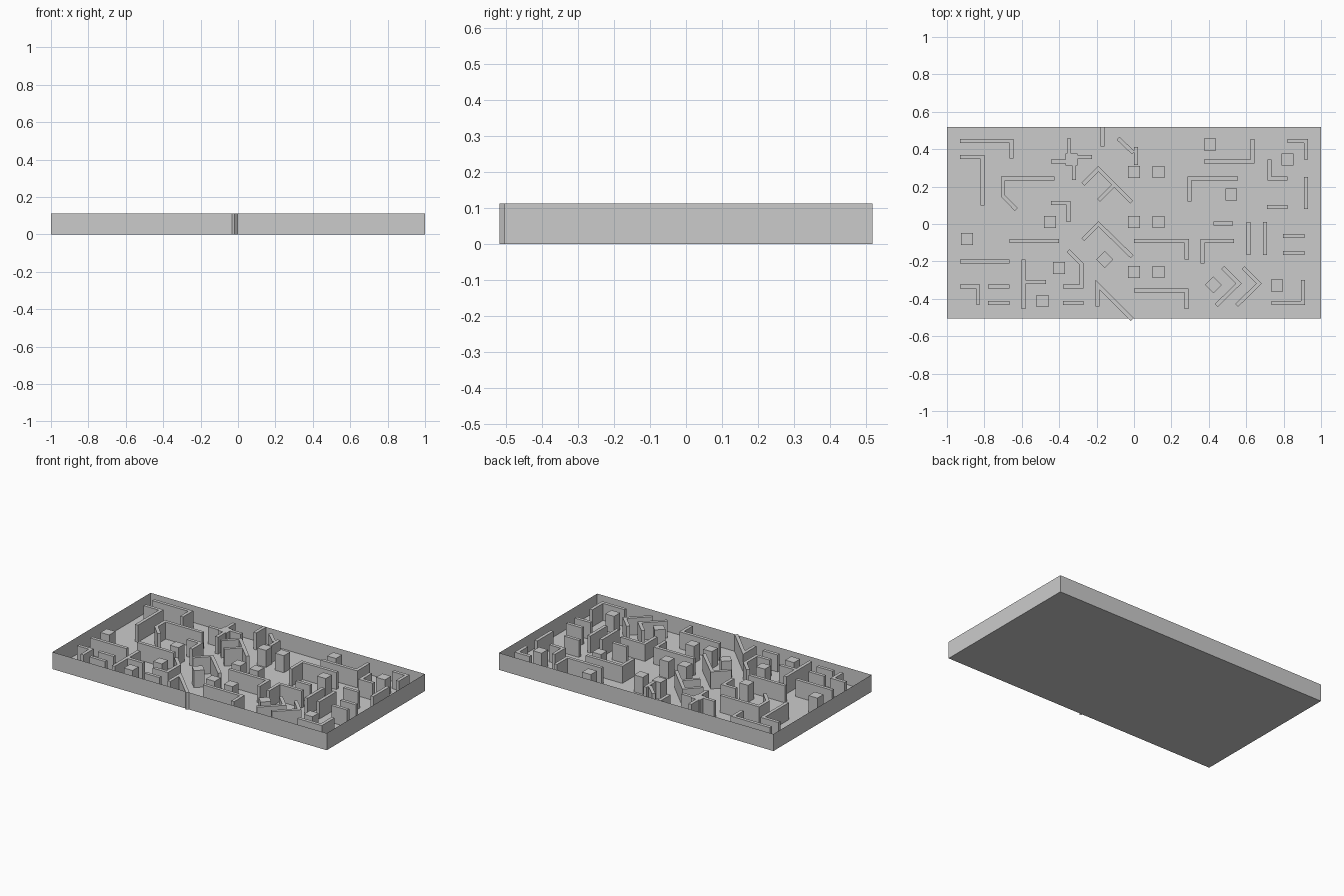
import bpy, math
from mathutils import Vector

if "Cube" in bpy.data.objects:
    bpy.data.objects.remove(bpy.data.objects["Cube"])

H = 0.112       # common height of rim, walls and pillars
T = 0.0215      # wall thickness


def make(name, verts, faces):
    me = bpy.data.meshes.new(name)
    me.from_pydata(verts, [], faces)
    ob = bpy.data.objects.new(name, me)
    bpy.context.collection.objects.link(ob)
    return ob


def prism(name, outline):
    # Vertical block standing on the floor
    n = len(outline)
    verts = [(p[0], p[1], z) for z in (0, H) for p in outline]
    faces = [(i, (i + 1) % n, n + (i + 1) % n, n + i) for i in range(n)]
    return make(name, verts, faces + [tuple(range(n, 2 * n))])


def wall(name, pts):
    # Mitred strip of constant thickness along a centreline
    pts = [Vector(p) for p in pts]
    dirs = [(b - a).normalized() for a, b in zip(pts, pts[1:])]
    left, right = [], []
    for i, p in enumerate(pts):
        d0, d1 = dirs[max(i - 1, 0)], dirs[min(i, len(dirs) - 1)]
        n0, n1 = Vector((-d0.y, d0.x)), Vector((-d1.y, d1.x))
        m = (n0 + n1).normalized()
        off = m * (T / 2 / m.dot(n0))
        left.append(p + off)
        right.append(p - off)
    return prism(name, right + left[::-1])


def walls(name, paths):
    for p in paths:
        wall(name, p)


def pillar(name, x, y, turn=0.0):
    r = 0.032 * math.sqrt(2)
    prism(name, [(x + r * math.cos(turn + math.pi / 4 + k * math.pi / 2),
                  y + r * math.sin(turn + math.pi / 4 + k * math.pi / 2)) for k in range(4)])


# Open tray: thin floor and rim sheets
Y0, Y1 = -0.504, 0.518
c = [(-1, Y0), (1, Y0), (1, Y1), (-1, Y1)]
make("tray", [(x, y, z) for z in (0, H) for x, y in c],
     [(3, 2, 1, 0)] + [(i, (i + 1) % 4, 4 + (i + 1) % 4, 4 + i) for i in range(4)])

# Square pillars
for x in (0, 0.13):
    for y in (0.278, 0.01, -0.256):
        pillar("pillar_grid", x, y)
for x, y in [(-.45, .01), (-.892, -.08), (-.40, -.235), (-.49, -.411), (.407, .424),
             (.82, .345), (.52, .157), (.765, -.33)]:
    pillar("pillar", x, y)
for x, y in [(-.157, -.19), (.424, -.325)]:
    pillar("turned_pillar", x, y, math.pi / 4)

# Pinwheel: pillar with four offset arms
px, py = -.334, .346
pillar("pinwheel_hub", px, py)
for k in range(4):
    a = k * math.pi / 2
    arm = [(px + u * math.cos(a) - v * math.sin(a), py + u * math.sin(a) + v * math.cos(a))
           for u, v in [(.032, .013), (.11, .013)]]
    wall("pinwheel_arm", arm)

# Left side walls
walls("left_wall", [
    [(-.93, .445), (-.656, .445), (-.656, .35)],
    [(-.93, .357), (-.81, .357), (-.81, .10)],
    [(-.425, .242), (-.70, .242), (-.70, .15), (-.63, .078)],
    [(-.665, -.09), (-.40, -.09)],
    [(-.93, -.2), (-.665, -.2)],
    [(-.93, -.335), (-.835, -.335), (-.835, -.43)],
    [(-.78, -.335), (-.665, -.335)],
    [(-.78, -.422), (-.665, -.422)],
    [(-.59, -.19), (-.59, -.455)],
    [(-.58, -.31), (-.47, -.31)],
    [(-.445, .112), (-.35, .112), (-.35, .01)],
    [(-.352, -.143), (-.28, -.215), (-.28, -.335), (-.38, -.335)],
    [(-.38, -.422), (-.27, -.422)],
])

# Middle walls and diagonals
walls("middle_wall", [
    [(-.168, Y1), (-.168, .415)],
    [(-.085, .458), (-.003, .38)],
    [(.01, .412), (.01, .315)],
    [(-.273, .212), (-.19, .295), (-.012, .117)],
    [(-.108, .208), (-.19, .126)],
    [(-.273, -.083), (-.19, 0), (-.01, -.175)],
    [(-.195, -.44), (-.195, -.325), (-.01, -.51)],
    [(0, -.09), (.282, -.09), (.282, -.19)],
    [(0, -.356), (.28, -.356), (.28, -.455)],
])

# Right side walls
walls("right_wall", [
    [(.555, .242), (.298, .242), (.298, .12)],
    [(.375, .333), (.633, .333), (.633, .455)],
    [(.82, .242), (.725, .242), (.725, .345)],
    [(.82, .445), (.92, .445), (.92, .345)],
    [(.92, .25), (.92, .08)],
    [(.71, .09), (.82, .09)],
    [(.425, .003), (.53, .003)],
    [(.612, .012), (.612, -.165)],
    [(.70, .012), (.70, -.165)],
    [(.797, -.065), (.912, -.065)],
    [(.797, -.155), (.912, -.155)],
    [(.535, -.09), (.365, -.09), (.365, -.21)],
    [(.735, -.422), (.903, -.422), (.903, -.30)],
])

# Pair of chevrons
for x in (.475, .584):
    wall("chevron_wall", [(x, -.233), (x + .085, -.318), (x - .035, -.435)])
